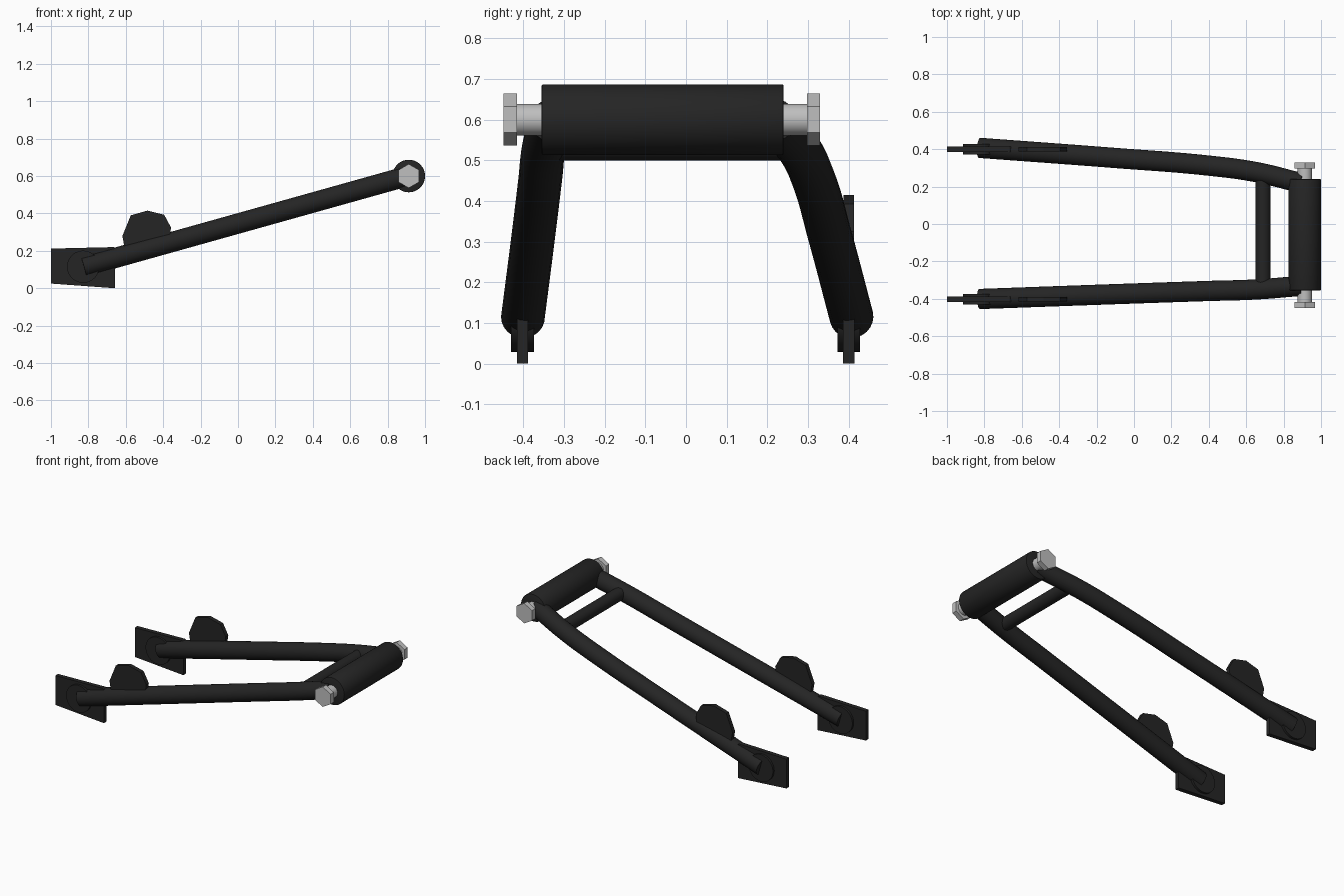
import bpy, bmesh, math
from mathutils import Matrix

if "Cube" in bpy.data.objects:
    bpy.data.objects.remove(bpy.data.objects["Cube"])


def material(name, rgb):
    m = bpy.data.materials.new(name)
    m.diffuse_color = (*rgb, 1)
    m.use_nodes = True
    m.node_tree.nodes["Principled BSDF"].inputs["Base Color"].default_value = m.diffuse_color
    return m


BLACK = material("satin_black", (0.018, 0.018, 0.018))
STEEL = material("bare_steel", (0.52, 0.52, 0.52))


def finish(obj, mat, smooth=True):
    obj.data.materials.clear()
    obj.data.materials.append(mat)
    bpy.ops.object.select_all(action='DESELECT')
    obj.select_set(True)
    bpy.context.view_layer.objects.active = obj
    if smooth:
        bpy.ops.object.shade_smooth_by_angle(angle=math.radians(30))
    return obj


def rod(name, x, z, y0, y1, r, mat, sides=48, bevel=0.0):
    """Cylinder lying along y from y0 to y1."""
    bm = bmesh.new()
    # quarter-turn about x puts the first vertex sideways; spin so one points up
    rot = Matrix.Rotation(math.pi / 2, 4, 'X') @ Matrix.Rotation(math.pi / 2, 4, 'Z')
    bmesh.ops.create_cone(bm, cap_ends=True, segments=sides, radius1=r, radius2=r, depth=y1 - y0,
                          matrix=Matrix.Translation((x, (y0 + y1) / 2, z)) @ rot)
    top = [v for v in bm.verts if abs(v.co.x - x) < 1e-4 and v.co.z > z + r * 0.99]
    if not top:  # keep a corner pointing straight up
        bmesh.ops.rotate(bm, cent=(x, 0, z), verts=bm.verts,
                         matrix=Matrix.Rotation(math.pi / sides, 3, 'Y'))
    if bevel:
        rims = [e for e in bm.edges if abs(e.verts[0].co.y - e.verts[1].co.y) < 1e-5]
        bmesh.ops.bevel(bm, geom=rims, offset=bevel, segments=2, profile=0.5, affect='EDGES')
    me = bpy.data.meshes.new(name)
    bm.to_mesh(me)
    bm.free()
    obj = bpy.data.objects.new(name, me)
    bpy.context.collection.objects.link(obj)
    return finish(obj, mat, sides > 8)


def plate(name, profile, y, thick):
    """Flat plate: an xz outline extruded along y."""
    bm = bmesh.new()
    face = bm.faces.new([bm.verts.new((x, y - thick / 2, z)) for x, z in profile])
    ext = bmesh.ops.extrude_face_region(bm, geom=[face])
    bmesh.ops.translate(bm, vec=(0, thick, 0),
                        verts=[g for g in ext["geom"] if isinstance(g, bmesh.types.BMVert)])
    bmesh.ops.recalc_face_normals(bm, faces=bm.faces)
    me = bpy.data.meshes.new(name)
    bm.to_mesh(me)
    bm.free()
    obj = bpy.data.objects.new(name, me)
    bpy.context.collection.objects.link(obj)
    return finish(obj, BLACK, False)


def arm_z(x):
    return 0.115 + (x + 0.825) * 0.28


def arm(name, path, r):
    """Round tube swept along a smooth path of (x, y) points on the sloped plane."""
    cu = bpy.data.curves.new(name + "_path", 'CURVE')
    cu.dimensions = '3D'
    cu.bevel_depth, cu.bevel_resolution = r, 10
    cu.resolution_u, cu.use_fill_caps = 10, True
    sp = cu.splines.new('BEZIER')
    sp.bezier_points.add(len(path) - 1)
    for p, (x, y) in zip(sp.bezier_points, path):
        p.co = (x, y, arm_z(x))
        p.handle_left_type = p.handle_right_type = 'AUTO'
    tmp = bpy.data.objects.new(name + "_path", cu)
    bpy.context.collection.objects.link(tmp)
    bpy.context.view_layer.update()
    me = bpy.data.meshes.new_from_object(tmp.evaluated_get(bpy.context.evaluated_depsgraph_get()))
    bpy.data.objects.remove(tmp)
    obj = bpy.data.objects.new(name, me)
    bpy.context.collection.objects.link(obj)
    # weld the caps to the tube
    bm = bmesh.new()
    bm.from_mesh(me)
    bmesh.ops.remove_doubles(bm, verts=bm.verts, dist=1e-5)
    bmesh.ops.recalc_face_normals(bm, faces=bm.faces)
    bm.to_mesh(me)
    bm.free()
    return finish(obj, BLACK)


# Pivot tube and cross brace
PX, PZ = 0.913, 0.60
rod("pivot_tube", PX, PZ, -0.355, 0.24, 0.087, BLACK, 64, 0.004)
rod("cross_brace", 0.69, arm_z(0.69), -0.345, 0.265, 0.04, BLACK)

# Pivot axle with a hexagonal head at each end
rod("pivot_axle", PX, PZ, -0.42, 0.30, 0.039, STEEL)
rod("front_axle_head", PX, PZ, -0.449, -0.416, 0.064, STEEL, 6)
rod("back_axle_head", PX, PZ, 0.297, 0.33, 0.064, STEEL, 6)

# Arms: the back one bends in more strongly
arm("front_arm", [(-0.825, -0.401), (-0.1, -0.375), (0.4, -0.358), (0.65, -0.350), (0.9, -0.33)], 0.054)
arm("back_arm", [(-0.825, 0.407), (-0.1, 0.353), (0.4, 0.312), (0.65, 0.278), (0.9, 0.217)], 0.054)

# Axle plates, bosses and shock mount tabs on both sides
for side, y in (("front", -0.402), ("back", 0.400)):
    plate(side + "_axle_plate", [(-1, 0.025), (-0.657, 0.0), (-0.657, 0.215), (-0.665, 0.22), (-1, 0.212)],
          y, 0.028)
    rod(side + "_axle_boss", -0.828, 0.115, y - 0.028, y + 0.028, 0.086, BLACK)
    plate(side + "_shock_tab", [(-0.60, 0.18), (-0.37, 0.24), (-0.358, 0.325), (-0.395, 0.393),
                                (-0.485, 0.415), (-0.573, 0.39), (-0.618, 0.28)], y, 0.026)
